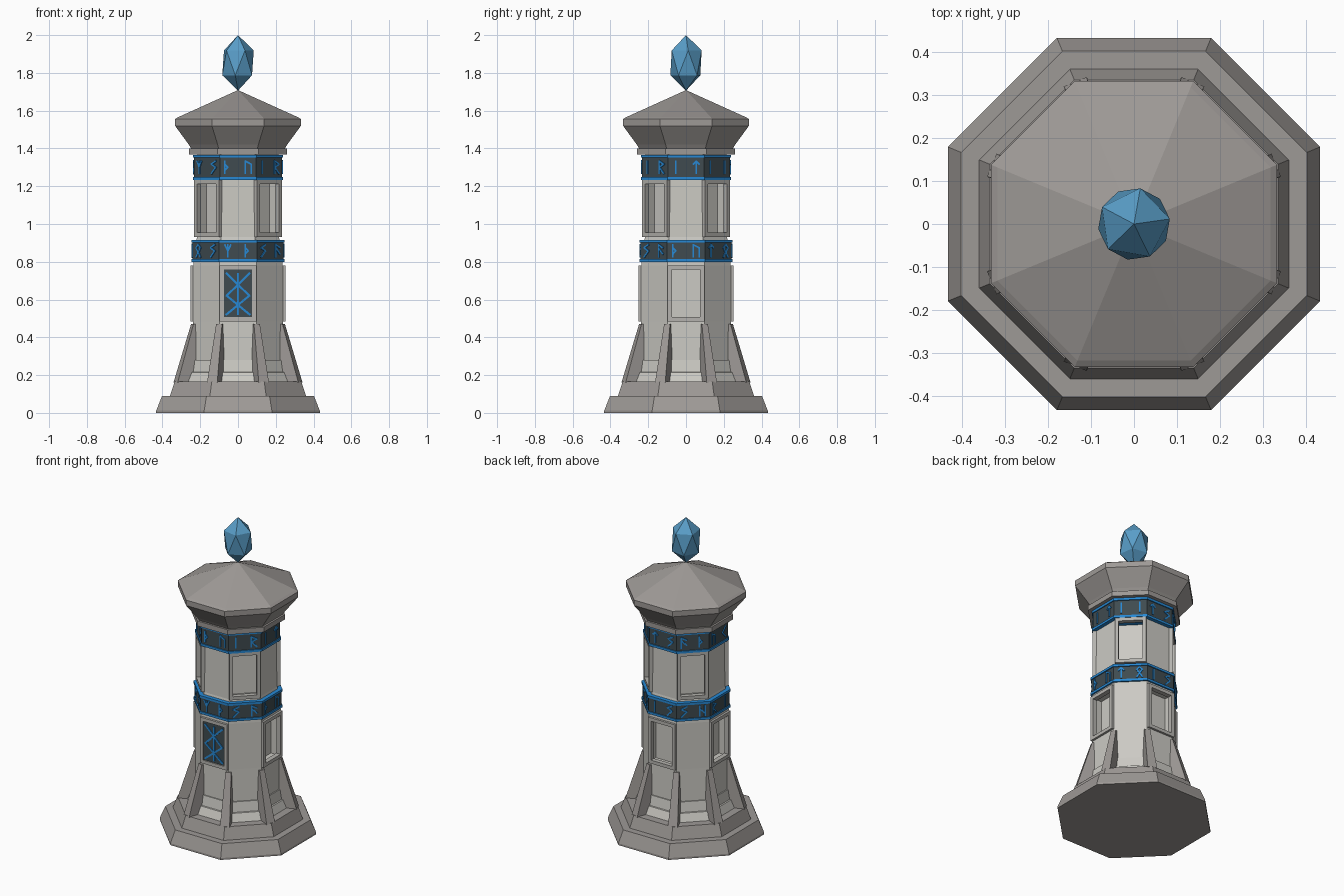
import bpy, bmesh, math
from mathutils import Matrix, Vector

cube = bpy.data.objects.get("Cube")
if cube:
    bpy.data.objects.remove(cube, do_unlink=True)


def material(name, rgb):
    m = bpy.data.materials.new(name)
    m.use_nodes = True
    m.diffuse_color = (*rgb, 1)
    m.node_tree.nodes["Principled BSDF"].inputs["Base Color"].default_value = (*rgb, 1)
    return m


GREY = material("grey_stone", (.34, .32, .305))
LIGHT = material("light_stone", (.60, .59, .55))
FRAME = material("frame_stone", (.46, .45, .425))
SLATE = material("dark_slate", (.05, .07, .08))
BLUE = material("rune_blue", (.02, .25, .66))
CRYSTAL = material("crystal_blue", (.10, .34, .58))


def finish(name, bm, mat):
    bmesh.ops.recalc_face_normals(bm, faces=bm.faces)
    mesh = bpy.data.meshes.new(name)
    bm.to_mesh(mesh)
    bm.free()
    mesh.materials.append(mat)
    obj = bpy.data.objects.new(name, mesh)
    bpy.context.collection.objects.link(obj)
    return obj


def octagon_loft(bm, profile):
    """Stack octagon rings given as (z, apothem); returns the side faces by level."""
    rings = []
    for z, a in profile:
        r = a / math.cos(math.pi / 8)
        rings.append([bm.verts.new((r * math.cos(t), r * math.sin(t), z))
                      for t in (math.pi / 4 * (k - .5) for k in range(8))])
    bm.faces.new(rings[0][::-1])
    bm.faces.new(rings[-1])
    return [[bm.faces.new((lo[k], lo[(k + 1) % 8], hi[(k + 1) % 8], hi[k])) for k in range(8)]
            for lo, hi in zip(rings, rings[1:])]


def octagon(name, profile, mat):
    bm = bmesh.new()
    octagon_loft(bm, profile)
    return finish(name, bm, mat)


def side_matrix(k, apothem, z):
    """Local x runs along side k, y goes up, z points outward."""
    t = math.pi / 4 * k
    n = Vector((math.cos(t), math.sin(t), 0))
    u = Vector((-n.y, n.x, 0))
    m = Matrix((u, Vector((0, 0, 1)), n)).transposed().to_4x4()
    m.translation = n * apothem + Vector((0, 0, z))
    return m


def box(bm, m, center, size):
    bmesh.ops.create_cube(bm, size=1, matrix=m @ Matrix.Translation(center)
                          @ Matrix.Diagonal((*size, 1)))


def stroke(bm, m, p, q, width):
    p, q = Vector((*p, 0)), Vector((*q, 0))
    d = q - p
    turn = Matrix.Rotation(math.atan2(d.y, d.x), 4, 'Z')
    box(bm, m @ Matrix.Translation((p + q) / 2) @ turn, (0, 0, 0),
        (d.length + width * .6, width, .008))


FRONT = 6
LOW_SIDES, HIGH_SIDES = (0, 2, 4, 6), (1, 3, 5, 7)

# Stepped base
octagon("base_slab", [(0, .433), (.012, .433), (.09, .402)], GREY)
octagon("base_step", [(.09, .36), (.165, .335)], GREY)
octagon("foot_moulding", [(.165, .285), (.215, .265), (.217, .257), (.28, .247)], LIGHT)

# Shaft with niches sunk into alternating sides
bm = bmesh.new()
levels = octagon_loft(bm, [(.165, .242), (.485, .237), (.78, .237), (.86, .232),
                           (.93, .217), (1.235, .215), (1.38, .215)])
niches = [levels[1][k] for k in LOW_SIDES if k != FRONT] + [levels[4][k] for k in HIGH_SIDES]
bmesh.ops.inset_individual(bm, faces=niches, thickness=.024, use_even_offset=True)
for f in niches:
    f.normal_update()
    inward = f.normal * -.07
    new = bmesh.ops.extrude_discrete_faces(bm, faces=[f])["faces"][0]
    bmesh.ops.translate(bm, verts=new.verts, vec=inward)
finish("shaft", bm, LIGHT)


# Frames around the niches
def frames(name, sides, apothem, z0, z1, half, bar=.022, depth=.03):
    bm = bmesh.new()
    h = z1 - z0
    for k in sides:
        m = side_matrix(k, apothem - depth / 2, (z0 + z1) / 2)
        for s in (-1, 1):
            box(bm, m, (s * (half - bar / 2), 0, 0), (bar, h, depth))
            box(bm, m, (0, s * (h - bar) / 2, 0), (2 * (half - bar), bar, depth))
    finish(name, bm, FRAME)


frames("lower_niche_frames", LOW_SIDES, .251, .485, .78, .097)
frames("upper_niche_frames", HIGH_SIDES, .236, .932, 1.235, .092)

# Front panel with a large painted sign
bm = bmesh.new()
panel = side_matrix(FRONT, .24, .6325)
box(bm, panel, (0, 0, 0), (.152, .252, .008))
finish("front_panel", bm, SLATE)
bm = bmesh.new()
panel = side_matrix(FRONT, .245, .6325)
stroke(bm, panel, (0, .105), (0, -.11), .011)
for s in (-1, 1):
    stroke(bm, panel, (s * .062, .107), (-s * .06, -.012), .011)
    stroke(bm, panel, (-s * .06, -.012), (s * .062, -.112), .011)
finish("front_panel_sign", bm, BLUE)

# Corner buttresses
bm = bmesh.new()
for k in range(8):
    wedge = bmesh.ops.create_cube(bm, size=1)["verts"]
    for v in wedge:
        low = v.co.z < 0
        outer = .358 if low else .262
        v.co = (outer if v.co.x > 0 else .225,
                math.copysign(.029 if low else .017, v.co.y), .16 if low else .47)
    bmesh.ops.rotate(bm, verts=wedge, matrix=Matrix.Rotation(math.pi / 4 * (k + .5), 3, 'Z'))
finish("buttresses", bm, GREY)

# Carved signs: each stroke joins two letters of a 3 x 5 grid, a to o
SIGNS = {"P": "am dh hj", "U": "am af fo", "R": "am af fg go", "I": "bn", "T": "bn db bf",
         "S": "cd di im", "Z": "bn ah hc", "A": "am af dl", "H": "am co dl",
         "O": "bd bf do fm", "K": "cg go"}


def grid_point(letter):
    i = ord(letter) - ord("a")
    return ((i % 3 - 1) * .016, (2 - i // 3) * .0165)


def band(name, z0, z1, apothem, signs):
    octagon(name, [(z0, apothem), (z1, apothem)], SLATE)
    for label, z in (("bottom", z0), ("top", z1 - .013)):
        octagon(f"{name}_{label}_trim", [(z - .001, apothem + .006), (z + .014, apothem + .006)], BLUE)
    bm = bmesh.new()
    for i, sign in enumerate(signs):
        m = side_matrix(FRONT + i // 2, apothem + .001, (z0 + z1) / 2)
        m = m @ Matrix.Translation(((i % 2 - .5) * .108, 0, 0))
        for p, q in SIGNS[sign].split() and [tuple(s) for s in SIGNS[sign].split()]:
            stroke(bm, m, grid_point(p), grid_point(q), .009)
    finish(name + "_signs", bm, BLUE)


band("lower_band", .80, .915, .24, "ZPSAPUTOISSHRIOS")
band("upper_band", 1.235, 1.365, .233, "PUIRITIITSAPUKZS")

# Cornice and roof
octagon("cornice", [(1.368, .26), (1.40, .26)], GREY)
octagon("roof", [(1.40, .248), (1.42, .26), (1.51, .326), (1.52, .333),
                 (1.555, .333), (1.565, .318), (1.708, .002)], GREY)

# Floating crystal
bm = bmesh.new()
bmesh.ops.create_icosphere(bm, subdivisions=1, radius=1)
bmesh.ops.scale(bm, verts=bm.verts, vec=(.094, .094, .147))
bmesh.ops.rotate(bm, verts=bm.verts, matrix=Matrix.Rotation(math.radians(8), 3, 'Z'))
bmesh.ops.translate(bm, verts=bm.verts, vec=(0, 0, 1.853))
finish("crystal", bm, CRYSTAL)
